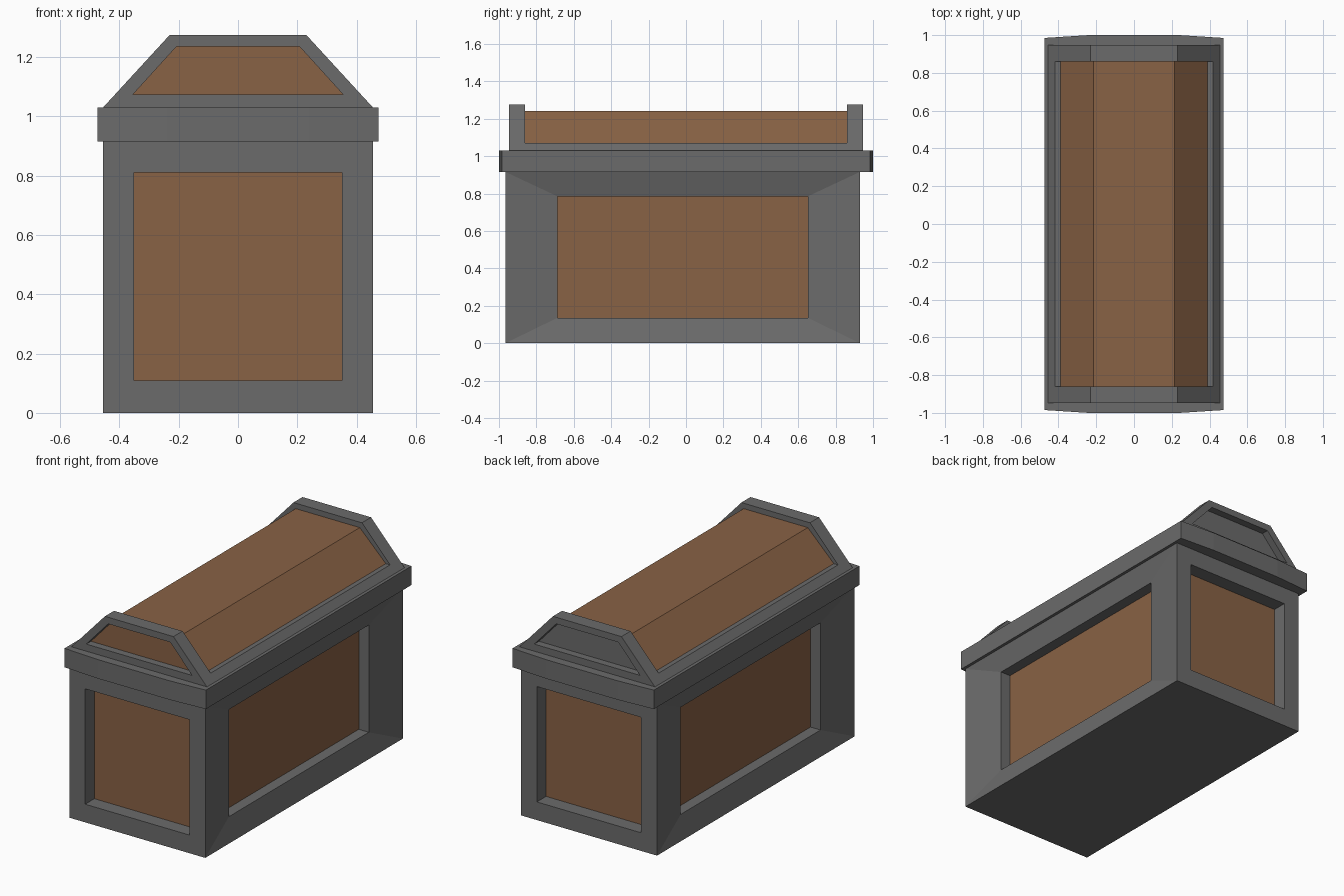
import bpy, bmesh
from mathutils import Vector

cube = bpy.data.objects.get("Cube")
if cube:
    bpy.data.objects.remove(cube, do_unlink=True)


def material(name, colour):
    m = bpy.data.materials.new(name)
    m.use_nodes = True
    m.diffuse_color = (*colour, 1)
    m.node_tree.nodes["Principled BSDF"].inputs["Base Color"].default_value = (*colour, 1)
    return m


GREY = material("iron grey", (0.147, 0.147, 0.147))
BROWN = material("wood brown", (0.25, 0.122, 0.059))


def finish(name, bm, *mats):
    bmesh.ops.remove_doubles(bm, verts=bm.verts, dist=0.0001)
    bmesh.ops.recalc_face_normals(bm, faces=bm.faces)
    mesh = bpy.data.meshes.new(name)
    bm.to_mesh(mesh)
    bm.free()
    for m in mats:
        mesh.materials.append(m)
    obj = bpy.data.objects.new(name, mesh)
    bpy.context.collection.objects.link(obj)
    return obj


def face(bm, points, index=0):
    f = bm.faces.new([bm.verts.new(p) for p in points])
    f.material_index = index


def band(bm, a, b):
    """Quads joining two matching closed loops."""
    for i in range(len(a)):
        j = (i + 1) % len(a)
        face(bm, (a[i], a[j], b[j], b[i]))


def recess(bm, outer, opening, sink, index):
    """Frame around an opening, with a panel sunk behind it."""
    panel = [Vector(p) + Vector(sink) for p in opening]
    band(bm, outer, opening)
    band(bm, opening, panel)
    face(bm, panel, index)


def prism(name, lower, upper, mat):
    bm = bmesh.new()
    face(bm, lower)
    face(bm, upper)
    band(bm, lower, upper)
    return finish(name, bm, mat)


def rect(half, low, high):
    return [(-half, low), (half, low), (half, high), (-half, high)]


def trapezoid(base, top, low, high):
    return [(-base, low), (base, low), (top, high), (-top, high)]


def across(points, y):
    return [(x, y, z) for x, z in points]


# Chest body: sunk wood panels on four sides, long frames sloping inward
MID, W, L, H = -0.018, 0.456, 0.947, 0.915
bm = bmesh.new()
for s in (-1, 1):
    y = MID + s * L
    recess(bm, across(rect(W, 0, H), y), across(rect(0.35, 0.11, 0.81), y),
           (0, -s * 0.088, 0), 1)
    recess(bm, [(s * W, MID + v, z) for v, z in rect(L, 0, H)],
           [(s * (W - 0.035), MID + v, z) for v, z in rect(0.67, 0.135, 0.785)],
           (-s * 0.067, 0, 0), 1)
for z in (0, H):
    face(bm, [(x, MID + v, z) for x, v in rect(W, -L, L)])
finish("chest_body", bm, GREY, BROWN)

# Rim with slightly bowed ends
half = [(-0.474, -0.985), (-0.24, -1), (0.24, -1), (0.474, -0.985)]
outline = half + [(-x, -y) for x, y in half]
prism("lid_rim", [(x, y, H) for x, y in outline], [(x, y, 1.03) for x, y in outline], GREY)

# Side rails and faceted wooden lid between the end frames
for name, shape, mat in (
        ("lid_rails", trapezoid(0.455, 0.418, 1.03, 1.07), GREY),
        ("lid_boards", trapezoid(0.39, 0.215, 1.07, 1.242), BROWN)):
    prism(name, across(shape, -0.862), across(shape, 0.862), mat)

# Lid end frames: wood panel at the front, plain panel at the back
outer = trapezoid(0.455, 0.23, 1.03, 1.275)
opening = trapezoid(0.355, 0.208, 1.073, 1.235)
for name, s, index in (("lid_front_frame", -1, 1), ("lid_back_frame", 1, 0)):
    bm = bmesh.new()
    end, inner = across(outer, s * 0.947), across(outer, s * 0.86)
    recess(bm, end, across(opening, s * 0.947), (0, -s * 0.045, 0), index)
    band(bm, end, inner)
    face(bm, inner)
    finish(name, bm, GREY, BROWN)
